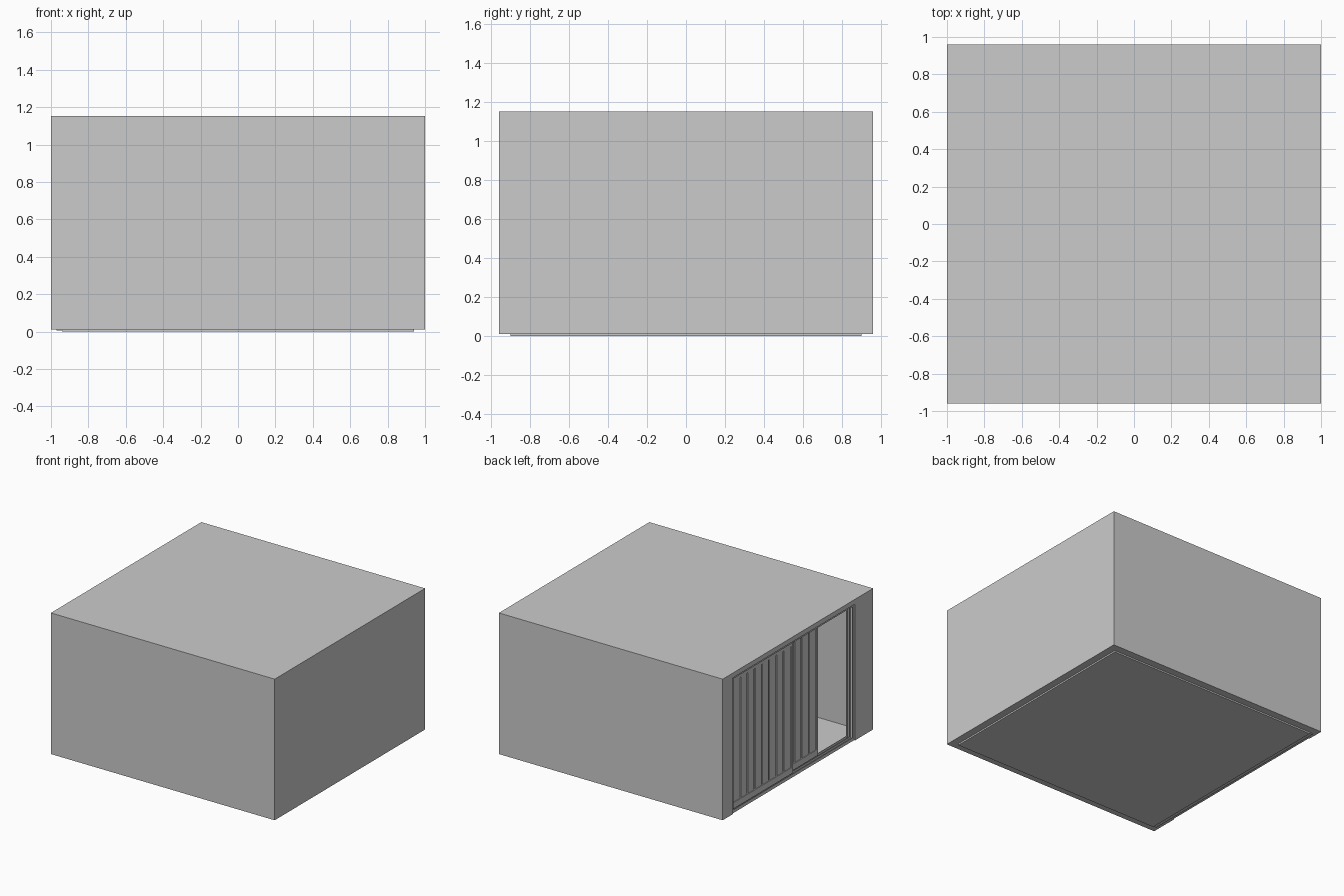
import bpy
import bmesh
from mathutils import Matrix, Vector

cube = bpy.data.objects.get("Cube")
if cube:
    bpy.data.objects.remove(cube, do_unlink=True)

grey = bpy.data.materials.new("plain grey")
grey.use_nodes = True
colour = (0.6, 0.6, 0.6, 1.0)
grey.diffuse_color = colour
grey.node_tree.nodes["Principled BSDF"].inputs["Base Color"].default_value = colour


def boxes(name, extents):
    """One object from boxes given as (x0, x1, y0, y1, z0, z1)."""
    bm = bmesh.new()
    for x0, x1, y0, y1, z0, z1 in extents:
        centre = Vector((x0 + x1, y0 + y1, z0 + z1)) / 2
        size = Matrix.Diagonal((x1 - x0, y1 - y0, z1 - z0, 1))
        bmesh.ops.create_cube(bm, size=1, matrix=Matrix.Translation(centre) @ size)
    mesh = bpy.data.meshes.new(name)
    bm.to_mesh(mesh)
    bm.free()
    mesh.materials.append(grey)
    obj = bpy.data.objects.new(name, mesh)
    bpy.context.collection.objects.link(obj)
    return obj


def door(name, x, y0, y1, slats):
    """Framed sliding door clad with upright slats; x is its outer face."""
    z0, z1, rail, stile = 0.04, 1.1, 0.05, 0.018
    parts = [
        (x, x + 0.02, y0, y1, z0, z0 + rail),
        (x, x + 0.02, y0, y1, z1 - 0.03, z1),
        (x, x + 0.02, y0, y0 + stile, z0, z1),
        (x, x + 0.02, y1 - stile, y1, z0, z1),
        (x + 0.013, x + 0.017, y0, y1, z0, z1),
    ]
    pitch = (y1 - y0 - 2 * stile) / slats
    for i in range(slats):
        a = y0 + stile + i * pitch
        parts.append((x + 0.005, x + 0.018, a + 0.007, a + pitch - 0.007,
                      z0 + rail, z1 - 0.03))
    boxes(name, parts)


BASE, TOP = 0.012, 1.113       # shell height
HALF_Y, INNER_Y = 0.96, 0.9    # outer and inner wall faces
DOOR_Y0, DOOR_Y1 = -0.73, 0.83   # doorway edges

# Shell
boxes("floor", [(-0.94, 0.94, -INNER_Y, INNER_Y, 0, BASE)])
boxes("roof", [(-1, 1, -HALF_Y, HALF_Y, TOP, 1.152)])
boxes("front_wall", [(-1, 1, -HALF_Y, -INNER_Y, BASE, TOP)])
boxes("back_wall", [(-1, 1, INNER_Y, HALF_Y, BASE, TOP)])
boxes("end_wall", [(0.94, 1, -INNER_Y, INNER_Y, BASE, TOP)])
boxes("doorway_side_walls", [(-1, -0.94, -INNER_Y, DOOR_Y0, BASE, TOP),
                             (-1, -0.94, DOOR_Y1, INNER_Y, BASE, TOP)])

# Doorway frame
for name, y, s in (("front_jamb", DOOR_Y0, 1), ("back_jamb", DOOR_Y1, -1)):
    y0, y1 = sorted((y, y + s * 0.008))
    lip0, lip1 = sorted((y, y + s * 0.022))
    boxes(name, [(-0.992, -0.935, y0, y1, BASE, TOP)]
          + [(x, x + 0.006, lip0, lip1, BASE, TOP) for x in (-0.992, -0.966, -0.941)])
boxes("door_header", [(-0.992, -0.935, DOOR_Y0, DOOR_Y1, 1.097, TOP)])
boxes("door_sill", [(-0.992, -0.935, DOOR_Y0, DOOR_Y1, BASE, 0.022),
                    (-0.97, -0.94, -INNER_Y, INNER_Y, 0.006, BASE)])
boxes("door_tracks", [(x, x + 0.005, DOOR_Y0, DOOR_Y1, 0.02, 0.038)
                      for x in (-0.992, -0.966, -0.94)])

# Sliding doors
door("outer_door", -0.986, 0.045, 0.818, 8)
door("inner_door", -0.96, -0.315, 0.458, 8)
